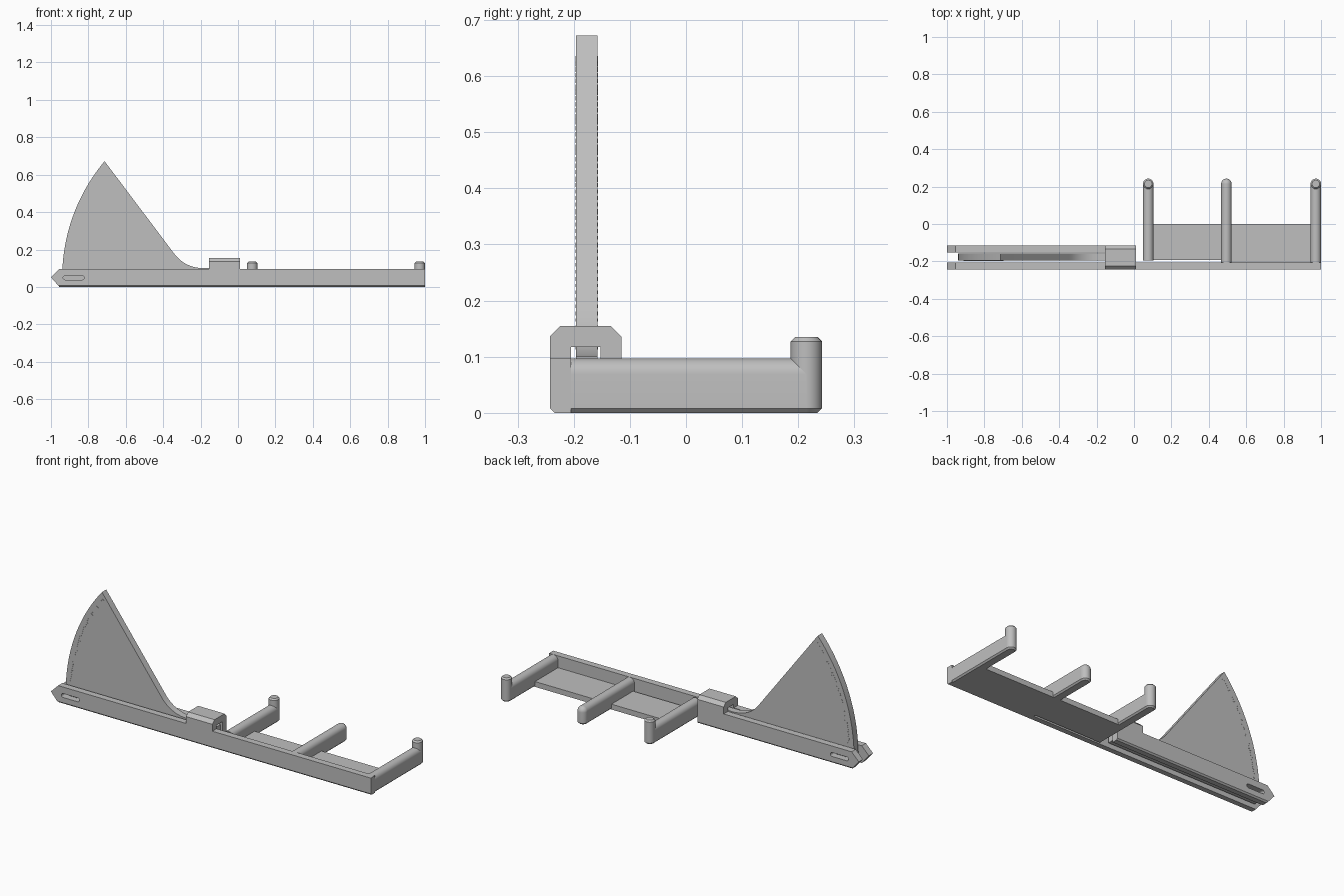
import bpy, bmesh
from math import sin, cos, pi, radians, asin

cube = bpy.data.objects.get("Cube")
if cube:
    bpy.data.objects.remove(cube, do_unlink=True)

mat = bpy.data.materials.new("plain grey")
mat.use_nodes = True
GREY = (0.52, 0.52, 0.52, 1)
mat.diffuse_color = GREY
mat.node_tree.nodes["Principled BSDF"].inputs["Base Color"].default_value = GREY


def finish(name, bm, smooth=False):
    bmesh.ops.recalc_face_normals(bm, faces=bm.faces)
    me = bpy.data.meshes.new(name)
    bm.to_mesh(me)
    bm.free()
    me.materials.append(mat)
    ob = bpy.data.objects.new(name, me)
    bpy.context.collection.objects.link(ob)
    if smooth:
        bpy.ops.object.select_all(action="DESELECT")
        ob.select_set(True)
        bpy.context.view_layer.objects.active = ob
        bpy.ops.object.shade_smooth_by_angle(angle=radians(30))
    return ob


def extrude(bm, pts, axis, lo, hi):
    """Extrude a 2D outline along x (outline in yz) or along y (outline in xz)."""
    def place(p, d):
        return (d, p[0], p[1]) if axis == "x" else (p[0], d, p[1])
    face = bm.faces.new([bm.verts.new(place(p, lo)) for p in pts])
    geom = bmesh.ops.extrude_face_region(bm, geom=[face])["geom"]
    move = (hi - lo, 0, 0) if axis == "x" else (0, hi - lo, 0)
    bmesh.ops.translate(bm, vec=move, verts=[g for g in geom if isinstance(g, bmesh.types.BMVert)])


def prism(name, pts, axis, lo, hi, smooth=False):
    bm = bmesh.new()
    extrude(bm, pts, axis, lo, hi)
    return finish(name, bm, smooth)


def rect(a0, a1, b0, b1):
    return [(a0, b0), (a1, b0), (a1, b1), (a0, b1)]


def lathe(name, profile, x, y):
    bm = bmesh.new()
    vs = [bm.verts.new((x + r, y, z)) for r, z in profile]
    es = [bm.edges.new(e) for e in zip(vs, vs[1:])]
    bmesh.ops.spin(bm, geom=vs + es, cent=(x, y, 0), axis=(0, 0, 1), angle=2 * pi, steps=32)
    bmesh.ops.remove_doubles(bm, verts=bm.verts, dist=0.0001)
    return finish(name, bm, True)


FRONT, BACK = -0.2425, -0.115
SLOT0, SLOT1 = -0.205, -0.152
TOP, CH = 0.097, 0.008

# Long oval cutter for the holes near the pointed tip
oval = [(cx + 0.011 * cos(a), 0.049 + 0.011 * sin(a))
        for cx, start in ((-0.833, -pi / 2), (-0.924, pi / 2))
        for a in [start + pi * i / 8 for i in range(9)]]
cutter = prism("oval_cutter", oval, "y", -0.3, 0)
cutter.hide_render = True
cutter.hide_viewport = True


# Pointed rails, with their outer bottom edge chamfered
def rail(name, right, y0, y1, outer):
    outline = [(-0.955, 0), (right, 0), (right, TOP), (-0.955, TOP), (-1, 0.052)]
    bm = bmesh.new()
    extrude(bm, outline, "y", y0, y1)
    edges = [e for e in bm.edges
             if all(v.co.z < 0.001 and abs(v.co.y - outer) < 0.001 for v in e.verts)]
    bmesh.ops.bevel(bm, geom=edges, offset=CH, segments=1, affect="EDGES")
    ob = finish(name, bm)
    cut = ob.modifiers.new("oval_hole", "BOOLEAN")
    cut.object = cutter
    cut.solver = "EXACT"


rail("front_rail", 1, FRONT, SLOT0, FRONT)
rail("back_rail", 0.01, SLOT1, BACK, BACK)

# Chamfered bridge over the slot
bridge = [(FRONT, TOP), (SLOT0, TOP), (SLOT0, 0.117), (SLOT1, 0.117), (SLOT1, TOP),
          (BACK, TOP), (BACK, 0.136), (BACK - 0.019, 0.155), (FRONT + 0.019, 0.155), (FRONT, 0.136)]
prism("bridge", bridge, "x", -0.155, 0.01)

# Sector blade: arc about the pivot, straight slope, curved foot, bar in the slot
PX, PZ, R = 0.027, 0.05, 0.967
sweep = asin((0.672 - PZ) / R)


def on_arc(r, a):
    return (PX - r * cos(a), PZ + r * sin(a))


blade = [(0.0, 0.02), (-0.94, 0.02)]
blade += [on_arc(R, sweep * i / 24) for i in range(25)]
for i in range(11):
    t = i / 10
    a, b, c = (1 - t) ** 2, 2 * t * (1 - t), t * t
    blade.append((a * -0.345 + b * -0.285 + c * -0.18, a * 0.183 + b * 0.1 + c * 0.1))
blade.append((0.0, 0.1))
Y0, Y1 = -0.196, -0.158
prism("blade", blade, "y", Y0, Y1, True)

# Scale marks along the arc on both blade faces
bm = bmesh.new()
for i in range(46):
    a = 0.07 + (sweep - 0.1) * i / 45
    inner = 0.927 if i % 5 == 0 else 0.934
    mark = [on_arc(inner, a - 0.0025), on_arc(0.942, a - 0.0025),
            on_arc(0.942, a + 0.0025), on_arc(inner, a + 0.0025)]
    for y in (Y0, Y1):
        extrude(bm, mark, "y", y - 0.001, y + 0.001)
finish("scale_marks", bm)

# Low shelf behind the front rail, leaving a narrow slit on its left half
prism("shelf", rect(-0.193, 0, 0, 0.03), "x", 0.06, 0.99)
prism("shelf_joint", rect(-0.21, -0.193, 0, 0.03), "x", 0.48, 0.99)

# Round-topped arms, two ending in tall posts and the middle one in a dome
AR, END = 0.028, 0.2145
for name, x, start, tall in (("inner", 0.076, -0.195, True),
                             ("middle", 0.494, -0.21, False),
                             ("outer", 0.972, -0.21, True)):
    half = [(x + AR * cos(pi * i / 16), TOP - AR + AR * sin(pi * i / 16)) for i in range(17)]
    section = [(x - AR, CH), (x - AR + CH, 0), (x + AR - CH, 0), (x + AR, CH)] + half
    prism(name + "_arm", section, "y", start, END, True)
    base = [(0, 0), (AR - CH, 0), (AR, CH)]
    if tall:
        cap = [(AR, 0.127), (AR - CH, 0.135), (0, 0.135)]
    else:
        cap = [(AR * cos(pi * i / 16), TOP - AR + AR * sin(pi * i / 16)) for i in range(9)]
    lathe(name + "_arm_end", base + cap, x, END)
